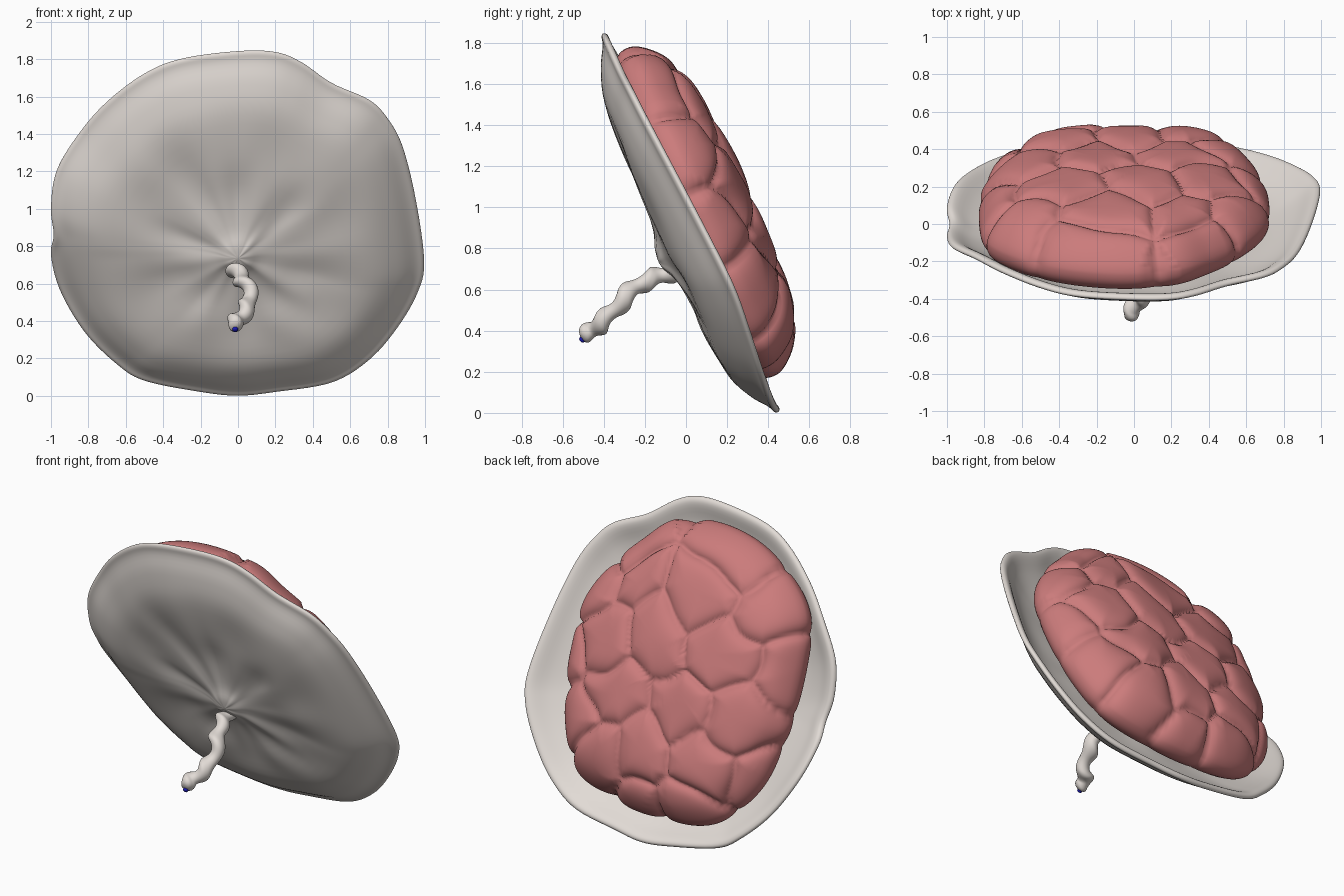
import bpy, bmesh, math
from mathutils import Vector, noise

if "Cube" in bpy.data.objects:
    bpy.data.objects.remove(bpy.data.objects["Cube"])

# Tilted frame: u runs up along the disc, n points out of its lobed back
C = Vector((0, 0.03, 0.92))
U = Vector((0, -0.411, 0.911))
N = Vector((0, 0.911, 0.411))


def place(x, u, n):
    return C + Vector((x, 0, 0)) + U * u + N * n


def spline(pts, t, closed=False):
    """Catmull-Rom point at t in 0..1"""
    k = len(pts)
    f = t * (k if closed else k - 1)
    i = int(math.floor(f)) if closed else min(int(f), k - 2)
    w = f - i
    get = lambda j: Vector(pts[j % k] if closed else pts[max(0, min(k - 1, j))])
    a, b, c, d = (get(i + j) for j in (-1, 0, 1, 2))
    return 0.5 * (2*b + (c - a)*w + (2*a - 5*b + 4*c - d)*w*w + (3*b - a - 3*c + d)*w**3)


def loft(name, rings, color):
    """Smooth skin through closed rings, with capped ends"""
    bm = bmesh.new()
    rows = [[bm.verts.new(p) for p in r] for r in rings]
    m = len(rows[0])
    for a, b in zip(rows, rows[1:]):
        for i in range(m):
            bm.faces.new((a[i], a[(i + 1) % m], b[(i + 1) % m], b[i]))
    bm.faces.new(rows[0])
    bm.faces.new(rows[-1])
    bmesh.ops.recalc_face_normals(bm, faces=bm.faces)
    for f in bm.faces:
        f.smooth = True
    me = bpy.data.meshes.new(name)
    bm.to_mesh(me)
    bm.free()
    ob = bpy.data.objects.new(name, me)
    bpy.context.collection.objects.link(ob)
    mat = bpy.data.materials.new(name + "_colour")
    mat.diffuse_color = (*color, 1)
    mat.use_nodes = True
    mat.node_tree.nodes["Principled BSDF"].inputs["Base Color"].default_value = mat.diffuse_color
    me.materials.append(mat)
    return ob


PALE = (0.76, 0.71, 0.67)

# Membrane dish: rim as front view x, z and its offset along n
rim = [(0, 1.84, -.02), (.2, 1.835, -.02), (.34, 1.78, -.02), (.5, 1.67, -.02), (.7, 1.58, -.015),
       (.8, 1.48, -.01), (.88, 1.33, 0), (.95, 1.05, .02), (.995, .72, .04), (.96, .55, .04),
       (.85, .36, .02), (.7, .19, 0), (.5, .07, -.01), (.2, .02, -.01), (0, .0, -.005),
       (-.2, .02, -.01), (-.5, .08, -.01), (-.65, .17, 0), (-.82, .34, .01), (-.95, .56, .015),
       (-1, .75, -.02), (-.985, .86, -.06), (-1, 1.0, -.06), (-.97, 1.2, -.03), (-.85, 1.4, 0),
       (-.7, 1.57, 0), (-.5, 1.72, -.01), (-.3, 1.80, -.02)]
front = [(.01, -.225), (.06, -.215), (.14, -.185), (.3, -.165), (.5, -.16), (.72, -.14),
         (.86, -.085), (.95, -.025), (.99, -.008)]
inner = [(1, .008), (.985, .022), (.95, .012), (.86, -.05), (.72, -.105), (.5, -.125), (.01, -.15)]
prof = front + inner
centre_u = -0.1
SEG = 160
rings = []
for k in range(64):
    t, depth = spline(prof, k / 63)
    ring = []
    for i in range(SEG):
        x, z, lift = spline(rim, i / SEG, True)
        ang = math.atan2(z - .92, x)
        u = (z - .92 - .411 * lift) / .911
        # radial wrinkles around the cord root
        fold = .02 * noise.noise((2.6 * math.cos(ang), 2.6 * math.sin(ang), t * 3))
        fold *= math.sin(math.pi * min(1, t / .8))
        ring.append(place(x * t, centre_u * (1 - t) + u * t, depth + lift * t ** 3 + fold))
    rings.append(ring)
loft("membrane_dish", rings, PALE)

# Lobed mass: outline in x, u, dome profile in radius, n, cells from seed points
outline = [(-.1, .9), (.22, .85), (.42, .7), (.57, .52), (.7, .25), (.71, -.1), (.64, -.45),
           (.48, -.7), (.15, -.81), (-.2, -.83), (-.5, -.76), (-.72, -.5), (-.81, -.15),
           (-.82, .25), (-.75, .55), (-.48, .79)]
dome = [(.01, .308), (.25, .308), (.5, .298), (.72, .265), (.87, .21), (.97, .125), (1, .05),
        (.97, -.01), (.88, -.04), (.5, -.08), (.01, -.1)]
seeds = [(-.22, .8), (.45, .68), (.62, .33), (-.6, .55), (-.12, .5), (.28, .45),
         (-.78, .2), (-.4, .2), (.05, .17), (.42, .12), (.72, -.08), (-.62, -.12), (-.2, -.18),
         (.25, -.2), (.55, -.4), (-.74, -.5), (-.42, -.48), (-.03, -.5), (.32, -.6),
         (-.35, -.8), (.05, -.83)]
rings = []
for k in range(110):
    t, n = spline(dome, k / 109)
    nt, nn = spline(dome, min(1, k / 109 + .01)) - spline(dome, max(0, k / 109 - .01))
    ln = math.hypot(nt, nn) or 1
    ring = []
    for i in range(240):
        x0, u0 = spline(outline, i / 240, True)
        x, u = -.05 + (x0 + .05) * t, .03 + (u0 - .03) * t
        # groove depth from distance to the nearest cell border
        wx = x + .1 * noise.noise((x * 3, u * 3, 1 + n))
        wu = u + .1 * noise.noise((x * 3, u * 3, 7 + n))
        d = sorted((math.hypot(wx - a, wu - b), a, b) for a, b in seeds)[:2]
        gap = math.hypot(d[0][1] - d[1][1], d[0][2] - d[1][2])
        border = (d[1][0] ** 2 - d[0][0] ** 2) / (2 * gap)
        puff = .045 * (1 - math.exp(-border / .035)) - .032
        puff += .02 * noise.noise((x * 2.5, u * 2.5, 3))
        puff *= max(0, min(1, (n + .04) / .12))
        rad = max(.001, math.hypot(x + .05, u - .03))
        out = -nn / ln * puff
        x += (x + .05) / rad * out
        u += (u - .03) / rad * out
        ring.append(place(x, u, n + nt / ln * puff))
    rings.append(ring)
loft("lobed_mass", rings, (.60, .20, .20))

# Twisted cord hanging from the dish
path = [(-.01, .02, .73), (-.01, -.06, .69), (-.005, -.14, .66), (.02, -.22, .63),
        (.055, -.29, .57), (.06, -.35, .50), (.03, -.41, .44), (-.01, -.46, .40),
        (-.018, -.515, .375)]
rings = []
for k in range(101):
    t = k / 100
    p = spline(path, t)
    tan = (spline(path, min(1, t + .01)) - spline(path, max(0, t - .01))).normalized()
    s = tan.cross(Vector((0, 0, 1))).normalized()
    v = s.cross(tan)
    # corkscrew wander of the centre line
    turn = 30 * t
    p = p + (s * math.cos(turn) + v * math.sin(turn)) * .012 * min(1, 4 * (1 - t))
    r = .043 + .025 * max(0, 1 - t / .16) ** 2
    if t > .92:
        r *= math.sqrt(max(.02, 1 - ((t - .92) / .08) ** 2))
    ring = []
    for i in range(24):
        a = i * math.tau / 24
        rr = r * (1 + .1 * math.cos(2 * a - 30 * t))
        ring.append(p + (s * math.cos(a) + v * math.sin(a)) * rr)
    rings.append(ring)
loft("cord", rings, PALE)

# Small blue vessel at the cord tip
tip, axis = Vector((-.015, -.495, .365)), Vector((0, -.6, -.5)).normalized()
side = Vector((1, 0, 0))
up = axis.cross(side)
rings = [[tip + axis * h + (side * math.cos(i * math.tau / 16) + up * math.sin(i * math.tau / 16)) * r
          for i in range(16)] for h, r in ((-.02, .015), (.018, .015), (.024, .011), (.025, .003))]
loft("blue_vessel", rings, (.01, .01, .45))
